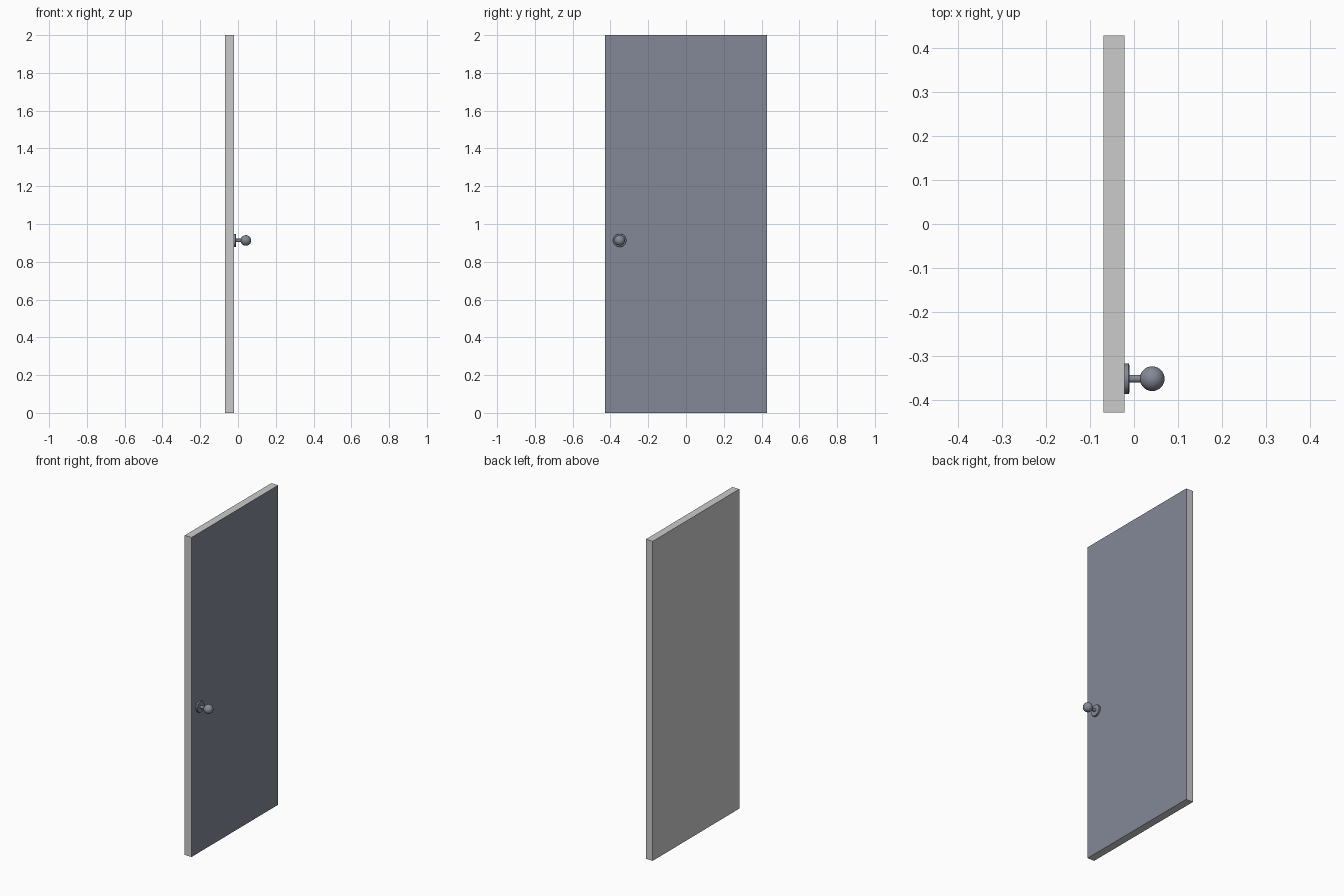
import bpy, bmesh, math
from mathutils import Matrix

if "Cube" in bpy.data.objects:
    bpy.data.objects.remove(bpy.data.objects["Cube"])

KNOB_Y, KNOB_Z = -0.351, 0.913
FACE_X = -0.0216          # x of the face carrying the knob


def material(name, color):
    m = bpy.data.materials.new(name)
    m.diffuse_color = color
    m.use_nodes = True
    m.node_tree.nodes["Principled BSDF"].inputs["Base Color"].default_value = m.diffuse_color
    return m


GREY = material("plain_grey", (0.8, 0.8, 0.8, 1))
SLATE = material("slate", (0.23, 0.25, 0.31, 1))


def finish(name, bm, mats, smooth=False):
    bmesh.ops.recalc_face_normals(bm, faces=bm.faces)
    mesh = bpy.data.meshes.new(name)
    bm.to_mesh(mesh)
    bm.free()
    obj = bpy.data.objects.new(name, mesh)
    bpy.context.collection.objects.link(obj)
    for m in mats:
        mesh.materials.append(m)
    if smooth:
        bpy.ops.object.select_all(action='DESELECT')
        obj.select_set(True)
        bpy.context.view_layer.objects.active = obj
        bpy.ops.object.shade_smooth_by_angle(angle=math.radians(35))
    return obj


def lathe(name, profile, steps=48):
    """Spin (x, radius) points around the knob's x axis."""
    bm = bmesh.new()
    verts = [bm.verts.new((x, r, 0)) for x, r in profile]
    edges = [bm.edges.new(pair) for pair in zip(verts, verts[1:])]
    bmesh.ops.spin(bm, geom=verts + edges, cent=(0, 0, 0), axis=(1, 0, 0),
                   angle=math.tau, steps=steps)
    bmesh.ops.remove_doubles(bm, verts=bm.verts, dist=1e-5)
    bmesh.ops.translate(bm, verts=bm.verts, vec=(0, KNOB_Y, KNOB_Z))
    return finish(name, bm, [SLATE], smooth=True)


# Door slab, with the knob-side face painted slate
bm = bmesh.new()
x0 = -0.0693
bmesh.ops.create_cube(bm, size=1, matrix=Matrix.Translation(((x0 + FACE_X) / 2, 0, 1))
                      @ Matrix.Diagonal((FACE_X - x0, 0.856, 2, 1)))
bm.normal_update()
for f in bm.faces:
    f.material_index = 1 if f.normal.x > 0.5 else 0
finish("door_panel", bm, [GREY, SLATE])

# Round backing plate with a softened rim
lathe("knob_plate", [(FACE_X, 0), (FACE_X, 0.035), (-0.0125, 0.035),
                     (-0.0108, 0.0335), (-0.0105, 0)])

# Stem between plate and ball
lathe("knob_stem", [(-0.0115, 0), (-0.0115, 0.009), (0.02, 0.009), (0.02, 0)])

# Ball knob
R, CX = 0.028, 0.0413
lathe("knob_ball", [(CX - R * math.cos(math.pi * i / 24), R * math.sin(math.pi * i / 24))
                    for i in range(25)])
